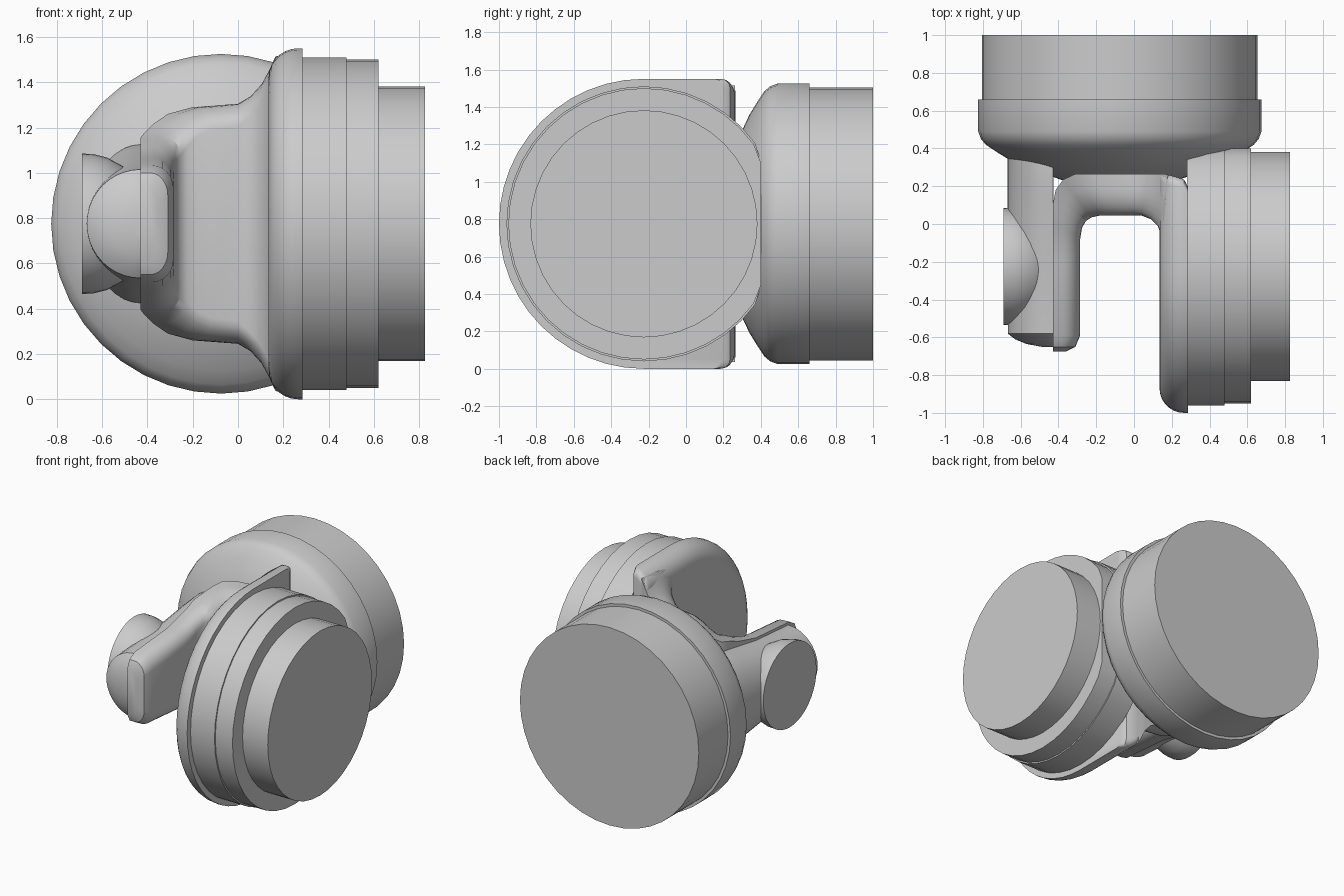
import bpy, bmesh
from math import sin, cos, pi, radians

cube = bpy.data.objects.get("Cube")
if cube:
    bpy.data.objects.remove(cube)

grey = bpy.data.materials.new("light grey")
grey.use_nodes = True
colour = (0.6, 0.6, 0.6, 1)
grey.diffuse_color = colour
grey.node_tree.nodes["Principled BSDF"].inputs["Base Color"].default_value = colour

SEG = 40
MID = 0.775     # height of the horizontal centre line
PIVOT = -0.225  # y of the motor axis


def loft(name, rings):
    """Skin a row of equal-length closed rings and cap both ends."""
    bm = bmesh.new()
    rows = [[bm.verts.new(p) for p in ring] for ring in rings]
    n = len(rows[0])
    for a, b in zip(rows, rows[1:]):
        for i in range(n):
            j = (i + 1) % n
            bm.faces.new((a[i], a[j], b[j], b[i]))
    bm.faces.new(rows[0][::-1])
    bm.faces.new(rows[-1])
    bmesh.ops.recalc_face_normals(bm, faces=bm.faces)
    mesh = bpy.data.meshes.new(name)
    bm.to_mesh(mesh)
    bm.free()
    mesh.materials.append(grey)
    obj = bpy.data.objects.new(name, mesh)
    bpy.context.collection.objects.link(obj)
    bpy.ops.object.select_all(action='DESELECT')
    obj.select_set(True)
    bpy.context.view_layer.objects.active = obj
    bpy.ops.object.shade_smooth_by_angle(angle=radians(35))
    return obj


def angles():
    return [2 * pi * i / SEG for i in range(SEG)]


def ring_x(x, r, y=PIVOT, limit=9):
    return [(x, min(y + r * cos(t), limit), MID + r * sin(t)) for t in angles()]


def ring_y(y, rx, rz, x, limit=9):
    return [(min(x + rx * cos(t), limit), y, MID + rz * sin(t)) for t in angles()]


# Rear drum with a conical shoulder and a slightly narrower cap
drum = [(0.22, 0.27), (0.3, 0.5), (0.34, 0.585), (0.38, 0.65), (0.42, 0.71),
        (0.45, 0.735), (0.49, 0.75), (0.66, 0.75), (0.66, 0.73), (1, 0.73)]
loft("rear_drum", [ring_y(y, r, r, -0.075) for y, r in drum])

# Stepped side motor, cut flat where it meets the drum
motor = [(0.28, 0.735), (0.48, 0.735), (0.48, 0.725), (0.62, 0.725),
         (0.62, 0.607), (0.825, 0.607)]
loft("side_motor", [ring_x(x, r, limit=0.4) for x, r in motor])


# Bracket side plate: round in front, square behind, rounded inner rim
def plate_ring(x, inset, back):
    r = MID - inset
    pts = []
    for i in range(25):
        t = pi / 2 + pi * i / 24
        pts.append((x, PIVOT + r * cos(t), MID + r * sin(t)))
    c = 0.05
    for start, side in ((-pi / 2, -1), (0, 1)):
        for i in range(5):
            t = start + pi / 2 * i / 4
            pts.append((x, back - c + c * cos(t), MID + side * (r - c) + c * sin(t)))
    return pts


plate = []
for i in range(8):
    t = pi / 2 * i / 7
    plate.append(plate_ring(0.265 - 0.13 * cos(t), 0.13 * (1 - sin(t)),
                            0.265 - 0.03 * (i / 7) ** 3))
plate.append(plate_ring(0.285, 0, 0.2))
loft("bracket_plate", plate)


# U-shaped bracket arm: sharp outer edges and rounded inner edges
def arm_ring(ox, oy, ix, iy, h):
    pts = [(ox, oy, MID - h)]
    for side in (-1, 1):
        for i in range(7):
            t = pi / 2 * (i if side < 0 else 6 - i) / 6
            f = 0.35 + 0.65 * sin(t)
            z = MID + side * (h - 0.1 * (1 - cos(t)))
            pts.append((ox + (ix - ox) * f, oy + (iy - oy) * f, z))
    pts.append((ox, oy, MID + h))
    return pts


arm = [(-.43, -.675, -.36, -.675, .17), (-.43, -.65, -.31, -.65, .225),
       (-.43, -.59, -.285, -.59, .258), (-.43, -.2, -.285, -.2, .29),
       (-.43, 0, -.285, -.08, .34), (-.43, .1, -.275, -.02, .38),
       (-.415, .18, -.255, .015, .4), (-.375, .235, -.225, .035, .44),
       (-.31, .265, -.18, .045, .485), (-.2, .265, -.12, .045, .515),
       (0, .265, 0, .045, .53), (.07, .265, .04, .045, .565),
       (.12, .265, .09, .025, .62), (.15, .265, .125, -.01, .68),
       (.18, .262, .15, -.07, .74)]
loft("bracket_arm", [arm_ring(*s) for s in arm])

# Tapered support tube on the outside of the arm, with a domed front
tube = [(-.65, .06, .06), (-.635, .14, .14), (-.61, .2, .2), (-.58, .238, .24),
        (-.2, .24, .27), (.15, .24, .33), (.3, .24, .35), (.45, .24, .35)]
loft("support_tube", [ring_y(y, rx, rz, -.43, limit=-.425) for y, rx, rz in tube])

# Bearing cap with a flat outer face, sunk into the tube
cap = [(-.69, .31), (-.64, .308), (-.58, .293), (-.5, .25), (-.43, .18)]
loft("bearing_cap", [ring_x(x, r) for x, r in cap])
